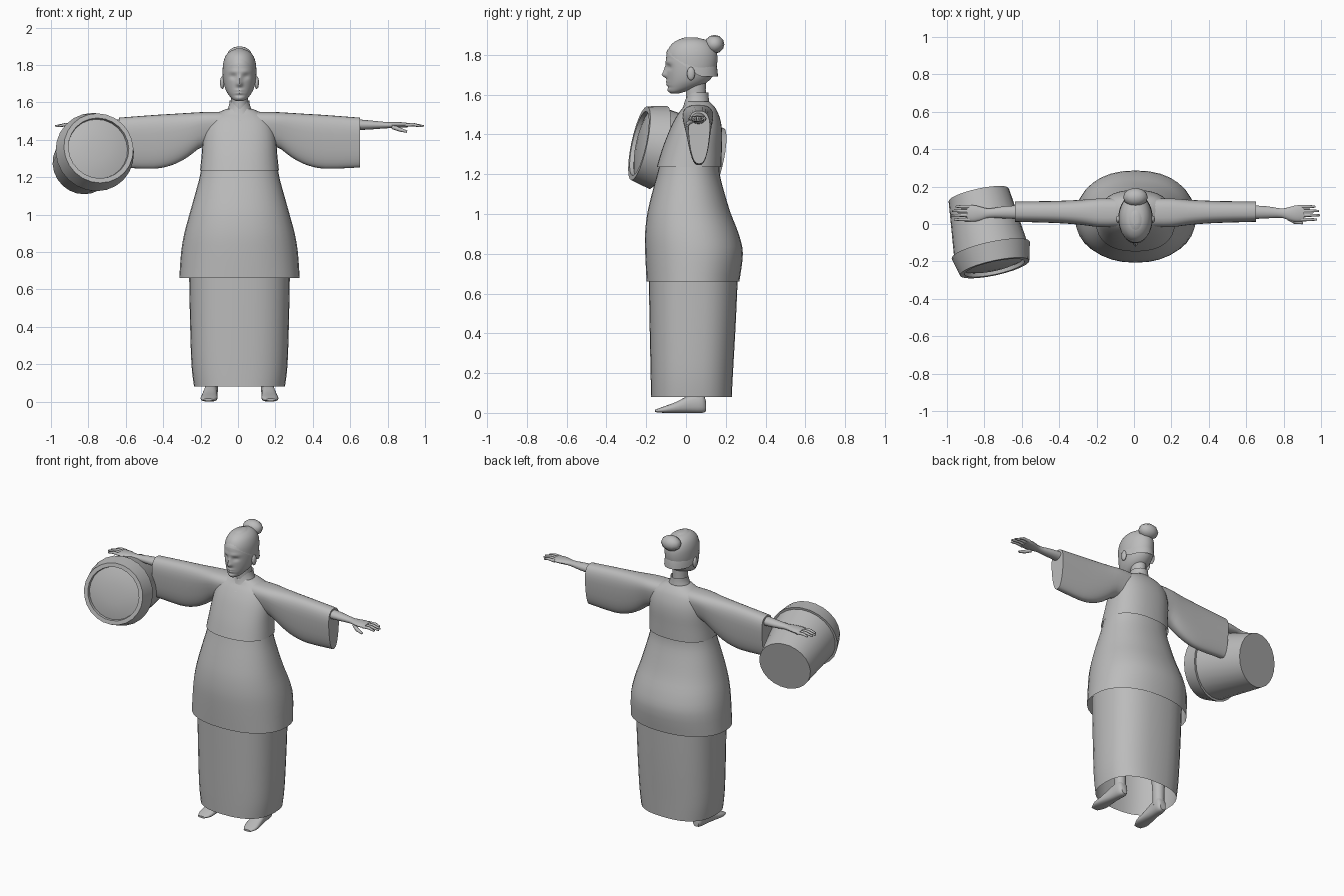
import bpy, bmesh, math
from mathutils import Vector

cube = bpy.data.objects.get("Cube")
if cube:
    bpy.data.objects.remove(cube)

grey = bpy.data.materials.new("plain grey")
grey.use_nodes = True
TONE = (0.5, 0.5, 0.5, 1)
grey.diffuse_color = TONE
grey.node_tree.nodes["Principled BSDF"].inputs["Base Color"].default_value = TONE
CX = 0.008  # middle of the figure


def finish(name, bm, angle=40):
    bmesh.ops.recalc_face_normals(bm, faces=bm.faces[:])
    mesh = bpy.data.meshes.new(name)
    bm.to_mesh(mesh)
    bm.free()
    mesh.materials.append(grey)
    obj = bpy.data.objects.new(name, mesh)
    bpy.context.collection.objects.link(obj)
    bpy.ops.object.select_all(action='DESELECT')
    obj.select_set(True)
    bpy.context.view_layer.objects.active = obj
    bpy.ops.object.shade_smooth_by_angle(angle=math.radians(angle))
    return obj


def resample(keys, steps):
    """Smooth the key sections with a Catmull-Rom blend."""
    out = []
    for i in range(len(keys) - 1):
        a, b, c, d = (keys[max(0, min(len(keys) - 1, i + k))] for k in (-1, 0, 1, 2))
        for j in range(steps):
            t = j / steps
            out.append([q + 0.5 * t * (r - p + t * (2 * p - 5 * q + 4 * r - s
                        + t * (3 * (q - r) + s - p))) for p, q, r, s in zip(a, b, c, d)])
    return out + [list(keys[-1])]


def loft(name, keys, place, steps=3, n=32, power=1.0, taper=0.0, caps=(True, True),
         shape=None, angle=40):
    """Skin sections (w, u0, u1, v0, v1); place() maps u, v, w to space."""
    bm = bmesh.new()
    rings = []
    for w, u0, u1, v0, v1 in resample(keys, steps):
        ring = []
        for i in range(n):
            t = 2 * math.pi * i / n
            c, s = math.cos(t), math.sin(t)
            c = math.copysign(abs(c) ** power, c)
            s = math.copysign(abs(s) ** power, s)
            c *= 1 - taper * (1 - s) / 2
            co = Vector(place((u0 + u1) / 2 + c * (u1 - u0) / 2,
                              (v0 + v1) / 2 + s * (v1 - v0) / 2, w))
            ring.append(bm.verts.new(shape(co) if shape else co))
        rings.append(ring)
    for a, b in zip(rings, rings[1:]):
        for i in range(n):
            bm.faces.new((a[i], a[(i + 1) % n], b[(i + 1) % n], b[i]))
    if caps[0]:
        bm.faces.new(rings[0])
    if caps[1]:
        bm.faces.new(rings[-1])
    return finish(name, bm, angle)


def upright(u, v, w):
    return CX + u, v, w


def body(name, rows, **kw):
    """Upright loft from rows of height, half width, front y, back y."""
    return loft(name, [(z, -h, h, f, b) for z, h, f, b in rows], upright, **kw)


# Clothing
body("skirt", [(0.08, 0.243, -0.175, 0.23), (0.2, 0.257, -0.178, 0.236),
               (0.45, 0.265, -0.183, 0.25), (0.72, 0.27, -0.188, 0.262)],
     power=0.8, caps=(False, True))
body("robe", [(0.66, 0.322, -0.198, 0.268), (0.8, 0.312, -0.205, 0.286),
              (0.9, 0.295, -0.206, 0.265), (1.0, 0.268, -0.195, 0.226),
              (1.1, 0.24, -0.172, 0.195), (1.2, 0.213, -0.145, 0.17),
              (1.28, 0.2, -0.125, 0.168)], power=0.9, caps=(False, True))
body("jacket", [(1.235, 0.211, -0.147, 0.178), (1.32, 0.202, -0.122, 0.18),
                (1.4, 0.196, -0.092, 0.182), (1.46, 0.185, -0.065, 0.176),
                (1.51, 0.165, -0.035, 0.16), (1.54, 0.125, -0.012, 0.142),
                (1.565, 0.07, 0.0, 0.118)], power=0.85, caps=(False, True))


def open_collar(co):
    front = max(0, (0.04 - co.y) / 0.06) * max(0, 1 - abs(co.x - CX) / 0.06)
    return co + Vector((0, -0.012 * front, -0.075 * front * (co.z - 1.5) / 0.11))


body("collar", [(1.5, 0.095, -0.03, 0.135), (1.55, 0.07, -0.012, 0.12),
                (1.585, 0.056, -0.004, 0.114), (1.61, 0.052, 0.0, 0.112)],
     caps=(False, False), shape=open_collar)

# Head and neck
body("neck", [(1.48, 0.055, 0.0, 0.11), (1.58, 0.045, 0.0, 0.1),
              (1.7, 0.045, -0.005, 0.1)])


def bump(co, x, z, wx, wz):
    return math.exp(-((abs(co.x - CX) - x) / wx) ** 2 - ((co.z - z) / wz) ** 2)


def face(co):
    if co.y > 0:
        return co
    push = (0.022 * bump(co, 0, 1.698, 0.014, 0.014) + 0.013 * bump(co, 0, 1.722, 0.011, 0.022)
            - 0.011 * bump(co, 0.034, 1.738, 0.018, 0.013) + 0.005 * bump(co, 0.03, 1.765, 0.03, 0.01)
            + 0.008 * bump(co, 0, 1.665, 0.02, 0.006) + 0.007 * bump(co, 0, 1.65, 0.017, 0.006)
            + 0.006 * bump(co, 0, 1.622, 0.022, 0.012) - 0.004 * bump(co, 0, 1.636, 0.03, 0.006))
    return co + Vector((0, -push * min(1, -co.y / 0.05), 0))


body("head", [(1.606, 0.015, -0.075, -0.035), (1.616, 0.036, -0.085, 0.0),
              (1.64, 0.058, -0.092, 0.07), (1.67, 0.075, -0.094, 0.115),
              (1.71, 0.086, -0.097, 0.145), (1.76, 0.09, -0.1, 0.157),
              (1.81, 0.087, -0.096, 0.155), (1.85, 0.073, -0.075, 0.135),
              (1.875, 0.048, -0.04, 0.1), (1.885, 0.015, 0.0, 0.05)],
     steps=6, n=64, shape=face, angle=60)


def hairline(co):
    fall = max(0, min(1, (co.y + 0.1) / 0.17))
    rise = max(0, 1.885 - co.z) / 0.075
    return Vector((co.x, co.y, co.z - 0.12 * fall * rise))


body("hair", [(1.81, 0.092, -0.1, 0.161), (1.83, 0.087, -0.092, 0.155),
              (1.855, 0.072, -0.073, 0.136), (1.878, 0.047, -0.04, 0.1),
              (1.888, 0.012, 0.0, 0.045)], caps=(False, True), shape=hairline)


def blob(name, center, size, seg=16):
    bm = bmesh.new()
    bmesh.ops.create_uvsphere(bm, u_segments=seg, v_segments=seg // 2, radius=1)
    for v in bm.verts:
        v.co = Vector(c + a * s for c, a, s in zip(center, v.co, size))
    return finish(name, bm, 60)


blob("hair_bun", (CX, 0.143, 1.853), (0.066, 0.05, 0.047), 12)

# Paired parts
for side, s in (("left", 1), ("right", -1)):
    def along(u, v, w):
        return CX + s * w, u, v

    blob(side + "_ear", (CX + s * 0.092, 0.025, 1.705), (0.012, 0.02, 0.034))
    loft(side + "_sleeve", [(0.08, -0.03, 0.15, 1.35, 1.55), (0.19, -0.03, 0.15, 1.365, 1.548),
                            (0.28, -0.018, 0.142, 1.305, 1.543), (0.36, -0.01, 0.137, 1.265, 1.538),
                            (0.46, -0.004, 0.133, 1.245, 1.532), (0.645, 0.002, 0.13, 1.252, 1.518)],
         along, power=0.75, taper=0.4)
    loft(side + "_forearm", [(0.6, 0.025, 0.1, 1.45, 1.512), (0.7, 0.03, 0.095, 1.455, 1.503),
                             (0.78, 0.033, 0.083, 1.461, 1.495), (0.82, 0.02, 0.09, 1.462, 1.494),
                             (0.86, 0.012, 0.1, 1.464, 1.494), (0.9, 0.015, 0.1, 1.467, 1.49)],
         along, n=16)

    def digit(name, path, r):
        points = [Vector((CX + s * x, y, z)) for x, y, z in path]
        curve = bpy.data.curves.new(name, 'CURVE')
        curve.dimensions = '3D'
        curve.bevel_depth = r
        curve.bevel_resolution = 2
        curve.use_fill_caps = True
        line = curve.splines.new('POLY')
        line.points.add(len(points) - 1)
        for p, co, k in zip(line.points, points, (1.1, 1, 0.6)):
            p.co = (*co, 1)
            p.radius = k
        curve.materials.append(grey)
        bpy.context.collection.objects.link(bpy.data.objects.new(name, curve))

    for i, reach in enumerate((0.97, 0.985, 0.98, 0.96)):
        y = 0.024 + 0.023 * i
        digit(f"{side}_finger_{i + 1}", [(0.885, y, 1.478), (0.93, y, 1.481), (reach, y, 1.472)], 0.009)
    digit(side + "_thumb", [(0.82, 0.03, 1.468), (0.855, 0.01, 1.455), (0.895, 0.005, 1.443)], 0.011)

    # Foot lofted from heel to toe, with the ankle above it
    def foot_place(u, v, w):
        return CX + s * (0.15 + u + (0.09 - w) * 0.07), w, v

    loft(side + "_foot", [(0.1, -0.02, 0.02, 0.008, 0.06), (0.08, -0.034, 0.034, 0.0, 0.1),
                          (0.02, -0.036, 0.036, 0.0, 0.09), (-0.05, -0.042, 0.042, 0.0, 0.055),
                          (-0.11, -0.044, 0.044, 0.0, 0.033), (-0.155, -0.025, 0.025, 0.004, 0.016)],
         foot_place, n=20, power=0.8)
    loft(side + "_leg", [(0.05, -0.034, 0.034, 0.02, 0.096), (0.15, -0.036, 0.036, 0.02, 0.095),
                         (0.4, -0.05, 0.05, 0.0, 0.11)],
         lambda u, v, w: (CX + s * (0.15 + u), v, w), n=20)

# Tub held beside the right hand, turned from one profile
back = Vector((-0.83, 0.155, 1.27))
front = Vector((-0.745, -0.235, 1.355))
axis = front - back
turn = axis.to_track_quat('Z', 'Y')
L = axis.length
profile = [(0, 0), (0.165, 0), (0.2, L - 0.1), (0.214, L - 0.1), (0.19, L), (0.165, L),
           (0.162, L - 0.02), (0.12, L - 0.009), (0.06, L - 0.002), (0, L)]
bm = bmesh.new()
N = 24
verts = [bm.verts.new((r, 0, z)) for r, z in profile]
edges = [bm.edges.new(pair) for pair in zip(verts, verts[1:])]
bmesh.ops.spin(bm, geom=verts + edges, cent=(0, 0, 0), axis=(0, 0, 1),
               angle=2 * math.pi, steps=N, use_duplicate=False)
bmesh.ops.remove_doubles(bm, verts=bm.verts[:], dist=0.0005)
for v in bm.verts:
    v.co = back + turn @ v.co
finish("tub", bm, 30)
